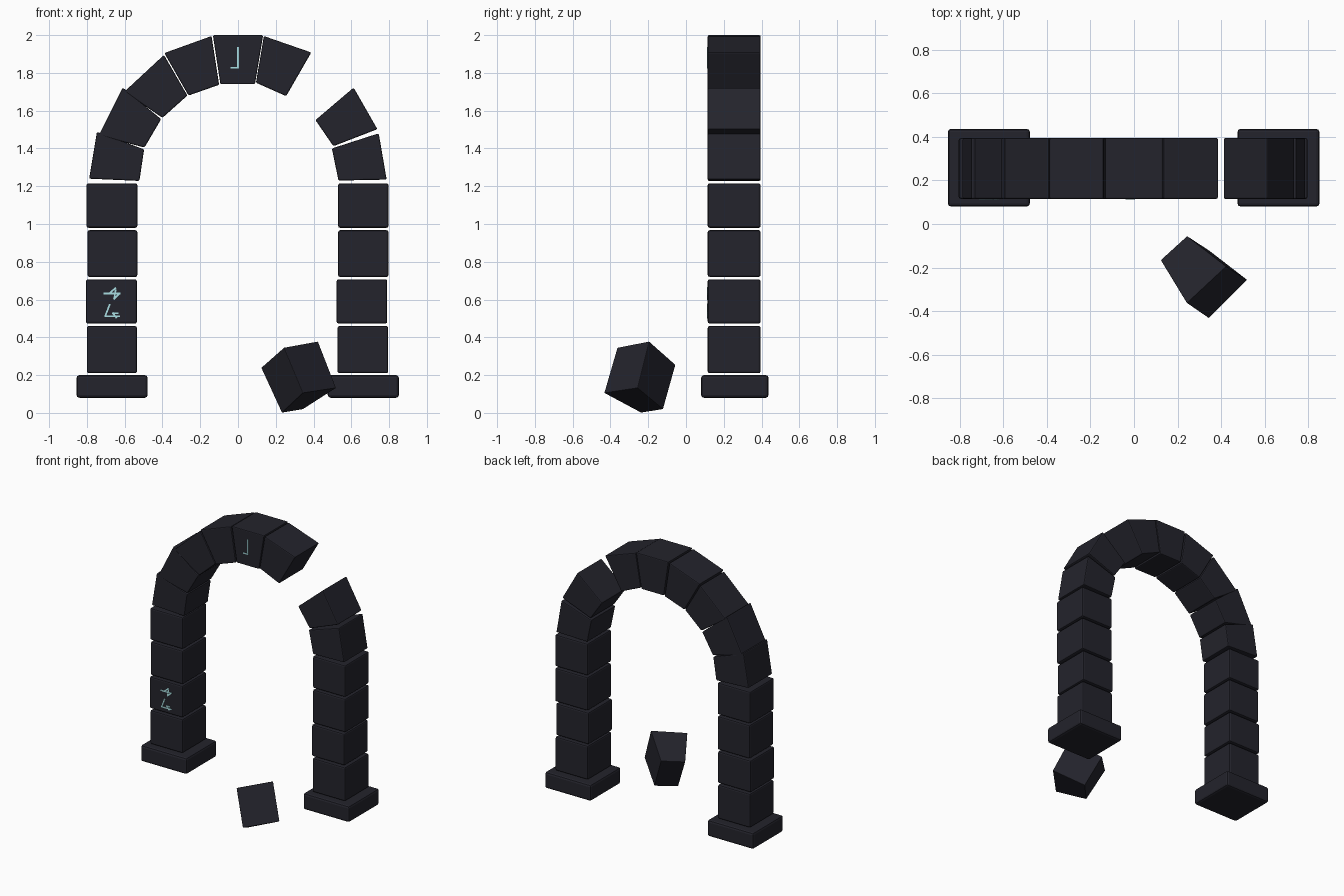
import bpy, bmesh, math
from mathutils import Vector

if "Cube" in bpy.data.objects:
    bpy.data.objects.remove(bpy.data.objects["Cube"])


def material(name, rgb):
    m = bpy.data.materials.new(name)
    m.diffuse_color = (*rgb, 1)
    m.use_nodes = True
    m.node_tree.nodes["Principled BSDF"].inputs["Base Color"].default_value = m.diffuse_color
    return m


STONE = material("dark_stone", (0.017, 0.017, 0.025))
GLOW = material("pale_cyan_inlay", (0.40, 0.74, 0.76))


def solid(name, front, back, mat, bevel=0.0):
    """Block lofted between two four-sided outlines, with softened edges."""
    bm = bmesh.new()
    a = [bm.verts.new(p) for p in front]
    b = [bm.verts.new(p) for p in back]
    bm.faces.new(a)
    bm.faces.new(b[::-1])
    for i in range(4):
        j = (i + 1) % 4
        bm.faces.new((a[j], a[i], b[i], b[j]))
    bmesh.ops.recalc_face_normals(bm, faces=bm.faces)
    if bevel:
        bmesh.ops.bevel(bm, geom=bm.edges[:], offset=bevel, segments=2,
                        profile=0.5, affect='EDGES', clamp_overlap=True)
    me = bpy.data.meshes.new(name)
    bm.to_mesh(me)
    bm.free()
    me.materials.append(mat)
    ob = bpy.data.objects.new(name, me)
    bpy.context.collection.objects.link(ob)
    return ob


def slab(name, outline, y0, y1, mat=STONE, bevel=0.01):
    return solid(name, [(x, y0, z) for x, z in outline],
                 [(x, y1, z) for x, z in outline], mat, bevel)


def rect(x0, x1, z0, z1):
    return [(x0, z0), (x1, z0), (x1, z1), (x0, z1)]


Y0, Y1 = 0.115, 0.395

# plinths
slab("left_plinth", rect(-0.855, -0.478, 0.08, 0.20), 0.08, 0.437, bevel=0.015)
slab("right_plinth", rect(0.475, 0.852, 0.08, 0.20), 0.08, 0.437, bevel=0.015)

# pillar blocks
levels = [(0.21, 0.46), (0.473, 0.707), (0.72, 0.967), (0.98, 1.215)]
left_x = [(-0.80, -0.535), (-0.805, -0.535), (-0.797, -0.533), (-0.802, -0.533)]
right_x = [(0.527, 0.795), (0.522, 0.79), (0.53, 0.797), (0.53, 0.797)]
for i, (z0, z1) in enumerate(levels):
    slab(f"left_pillar_block_{i + 1}", rect(*left_x[i], z0, z1), Y0, Y1)
    slab(f"right_pillar_block_{i + 1}", rect(*right_x[i], z0, z1), Y0, Y1)

# wedge stones of the arch
wedges = {
    "left_wedge_1": [(-0.788, 1.24), (-0.522, 1.228), (-0.497, 1.395), (-0.747, 1.488)],
    "left_wedge_2": [(-0.738, 1.468), (-0.495, 1.405), (-0.407, 1.555), (-0.61, 1.722)],
    "left_wedge_3": [(-0.602, 1.70), (-0.40, 1.562), (-0.268, 1.68), (-0.392, 1.895)],
    "left_wedge_4": [(-0.39, 1.905), (-0.262, 1.68), (-0.10, 1.737), (-0.14, 1.995)],
    "keystone": [(-0.133, 2.0), (-0.093, 1.74), (0.09, 1.74), (0.133, 2.0)],
    "right_wedge_4": [(0.137, 1.995), (0.095, 1.748), (0.255, 1.677), (0.388, 1.908)],
    "right_wedge_2": [(0.612, 1.722), (0.41, 1.55), (0.505, 1.412), (0.738, 1.502)],
    "right_wedge_1": [(0.745, 1.48), (0.497, 1.40), (0.532, 1.23), (0.787, 1.235)],
}
for name, outline in wedges.items():
    slab(name, outline, Y0, Y1, bevel=0.007)

# fallen wedge stone lying in front
solid("fallen_wedge",
      [(0.243, -0.055, 0.255), (0.122, -0.165, 0.239),
       (0.243, -0.364, 0.346), (0.424, -0.195, 0.379)],
      [(0.344, -0.121, 0.019), (0.232, -0.238, 0.0),
       (0.344, -0.434, 0.105), (0.520, -0.257, 0.132)], STONE, 0.004)


# inlaid strokes on the front faces
def stroke(name, p, q, w=0.009):
    p, q = Vector(p), Vector(q)
    d = (q - p).normalized() * w / 2
    n = Vector((-d.y, d.x))
    slab(name, [p - d - n, q + d - n, q + d + n, p - d + n],
         Y0 - 0.003, Y0 + 0.002, GLOW, 0)


strokes = [
    ((0.0, 1.932), (0.0, 1.828)), ((0.0, 1.828), (-0.035, 1.828)),
    ((-0.708, 0.632), (-0.627, 0.632)), ((-0.650, 0.66), (-0.682, 0.632)),
    ((-0.627, 0.632), (-0.655, 0.605)), ((-0.655, 0.605), (-0.648, 0.65)),
    ((-0.680, 0.572), (-0.703, 0.512)), ((-0.703, 0.512), (-0.628, 0.512)),
    ((-0.662, 0.528), (-0.638, 0.528)), ((-0.662, 0.528), (-0.645, 0.505)),
]
for i, (p, q) in enumerate(strokes):
    stroke(f"inlay_stroke_{i + 1}", p, q)
